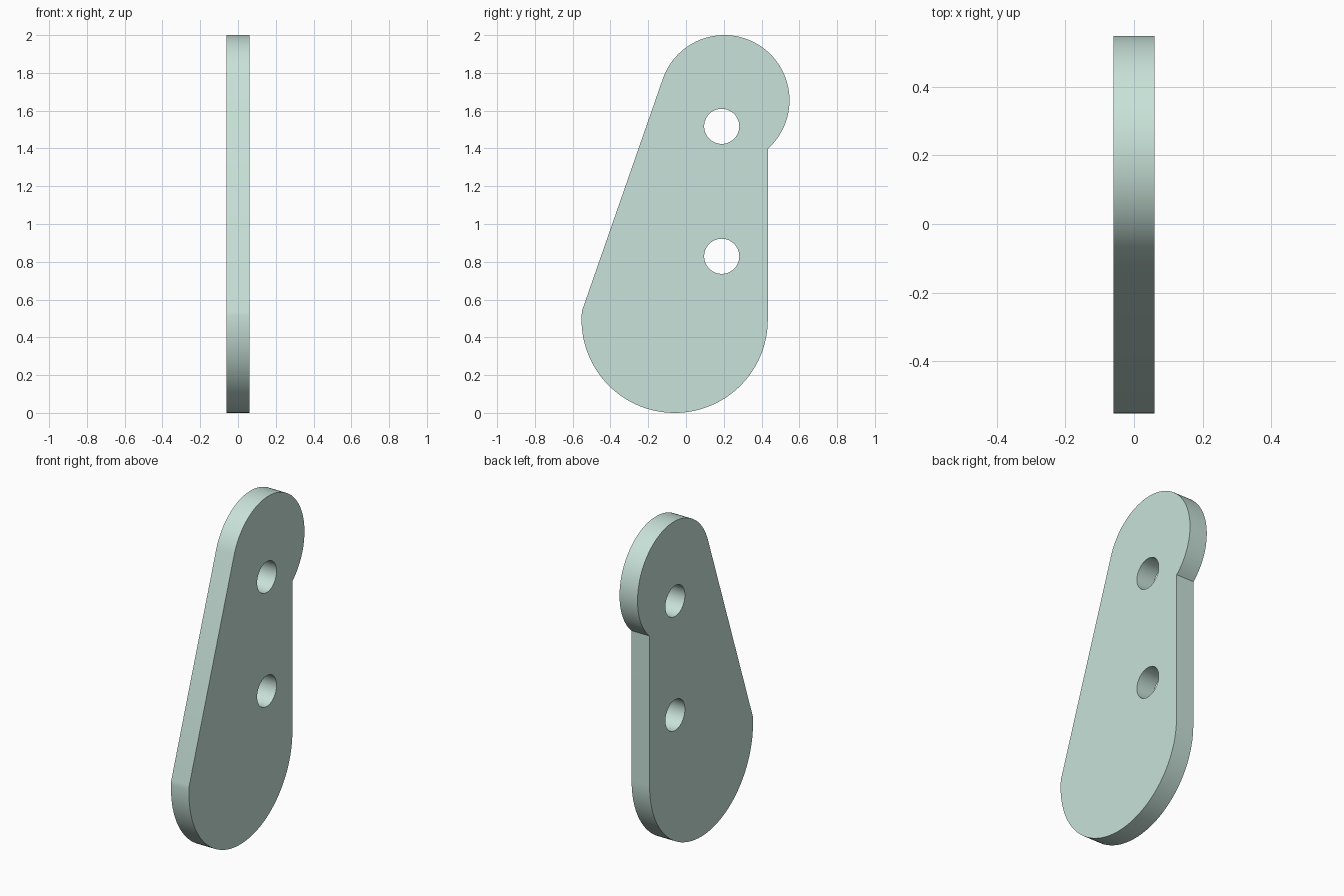
import bpy, bmesh
from math import cos, sin, pi, atan2

if "Cube" in bpy.data.objects:
    bpy.data.objects.remove(bpy.data.objects["Cube"])

THICK = 0.12


def arc(cy, cz, r, a0, a1, n):
    return [(cy + r * cos(a0 + (a1 - a0) * i / n),
             cz + r * sin(a0 + (a1 - a0) * i / n)) for i in range(n + 1)]


# Plate outline: large lower lobe, straight right edge, small upper lobe, slanted left edge
low = (-0.06, 0.493, 0.493)
top = (0.203, 1.655, 0.345)
outline = arc(*low, pi - 0.095, 2 * pi, 64)
outline += arc(*top, atan2(-0.255, 0.232), atan2(0.113, -0.326), 64)

# Two round screw holes
holes = [arc(0.189, z, 0.093, 0, 2 * pi, 48)[:-1] for z in (0.829, 1.517)]

# Filled and extruded flat curve
curve = bpy.data.curves.new("bracket_plate", 'CURVE')
curve.dimensions = '2D'
curve.fill_mode = 'BOTH'
curve.extrude = THICK / 2
for loop in [outline] + holes:
    s = curve.splines.new('POLY')
    s.points.add(len(loop) - 1)
    for p, (y, z) in zip(s.points, loop):
        p.co = (y, z, 0, 1)
    s.use_cyclic_u = True

plate = bpy.data.objects.new("bracket_plate", curve)
plate.rotation_euler = (pi / 2, 0, pi / 2)
bpy.context.collection.objects.link(plate)
bpy.context.view_layer.objects.active = plate
plate.select_set(True)
bpy.ops.object.convert(target='MESH')

# Weld the caps to the rim
bm = bmesh.new()
bm.from_mesh(plate.data)
bmesh.ops.remove_doubles(bm, verts=bm.verts, dist=0.0001)
bmesh.ops.recalc_face_normals(bm, faces=bm.faces)
bm.to_mesh(plate.data)
bm.free()
bpy.ops.object.shade_smooth_by_angle(angle=pi / 6)

# Pale green finish
mat = bpy.data.materials.new("pale_green")
mat.diffuse_color = (0.58, 0.76, 0.69, 1)
mat.use_nodes = True
mat.node_tree.nodes["Principled BSDF"].inputs["Base Color"].default_value = mat.diffuse_color
plate.data.materials.clear()
plate.data.materials.append(mat)
